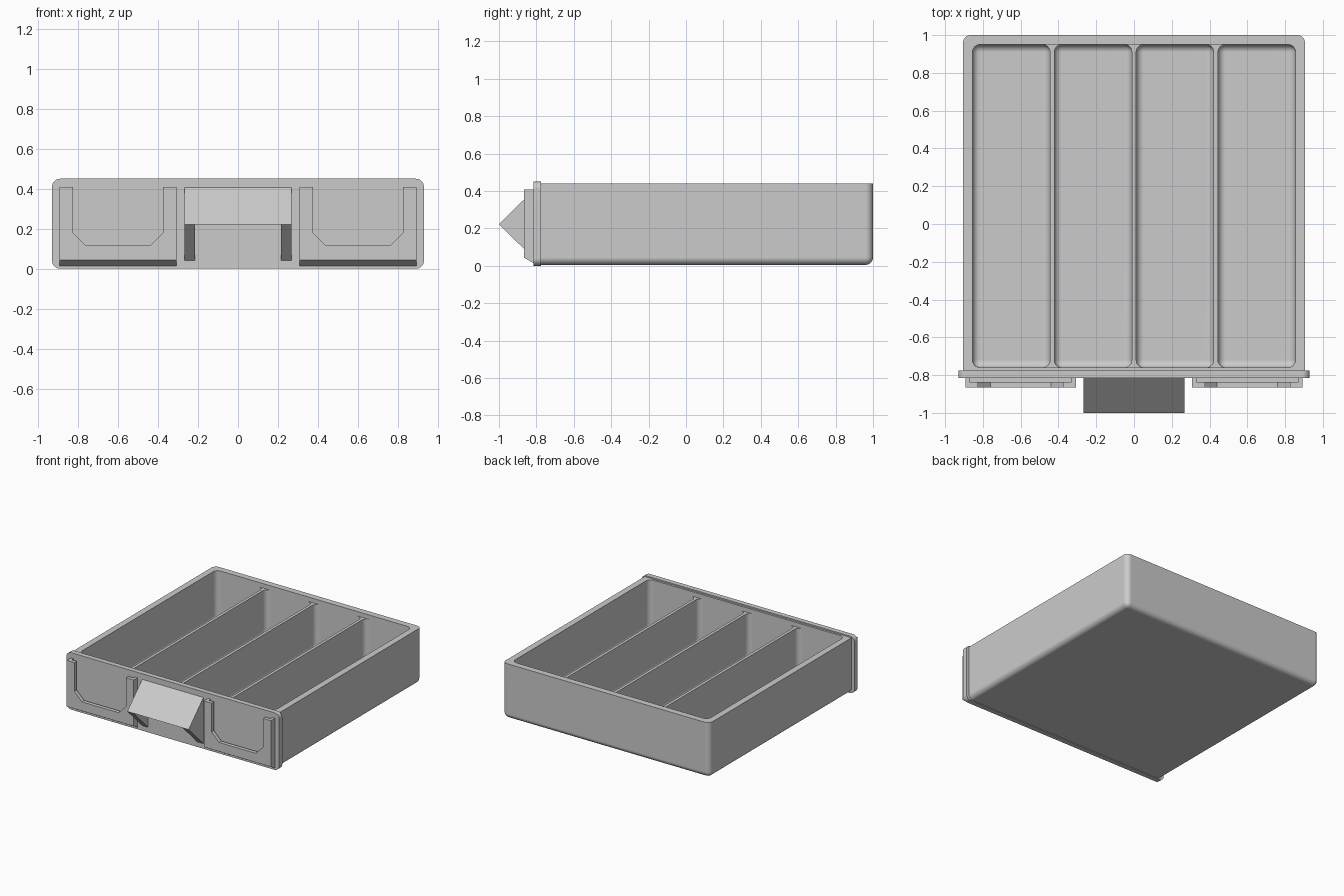
import bpy
import bmesh
from math import radians
from mathutils import Vector

default = bpy.data.objects.get("Cube")
if default:
    bpy.data.objects.remove(default, do_unlink=True)

gray = bpy.data.materials.new("light_gray_plastic")
gray.use_nodes = True
GRAY = (0.6, 0.6, 0.6, 1.0)
gray.diffuse_color = GRAY
gray.node_tree.nodes["Principled BSDF"].inputs["Base Color"].default_value = GRAY


def finish(bm, name):
    """Turn a bmesh into a linked object."""
    bmesh.ops.recalc_face_normals(bm, faces=bm.faces[:])
    mesh = bpy.data.meshes.new(name)
    bm.to_mesh(mesh)
    bm.free()
    mesh.materials.append(gray)
    obj = bpy.data.objects.new(name, mesh)
    bpy.context.collection.objects.link(obj)
    return obj


def box(name, lo, hi, radius=0.0, pick=None):
    """Box between two corners; edges chosen by pick(midpoint, direction) are rounded."""
    lo, hi = Vector(lo), Vector(hi)
    bm = bmesh.new()
    bmesh.ops.create_cube(bm, size=1)
    edges = []
    for e in bm.edges:
        a, b = (v.co for v in e.verts)
        if pick and pick((a + b) / 2, (b - a)):
            edges.append(e)
    for v in bm.verts:
        v.co = Vector([(lo[i] + hi[i]) / 2 + v.co[i] * (hi[i] - lo[i]) for i in range(3)])
    if edges:
        bmesh.ops.bevel(bm, geom=edges, offset=radius, segments=6,
                        profile=0.5, affect='EDGES')
    return finish(bm, name)


def prism(name, profile, axis, lo, hi):
    """Extrude a profile: (y, z) points along x, or (x, z) points along y."""
    bm = bmesh.new()
    make = (lambda p, q, d: (d, p, q)) if axis == 'x' else (lambda p, q, d: (p, d, q))
    face = bm.faces.new([bm.verts.new(make(p, q, lo)) for p, q in profile])
    grown = bmesh.ops.extrude_face_region(bm, geom=[face])
    moved = [g for g in grown["geom"] if isinstance(g, bmesh.types.BMVert)]
    bmesh.ops.translate(bm, verts=moved, vec=make(0, 0, hi - lo))
    return finish(bm, name)


def activate(obj):
    bpy.ops.object.select_all(action='DESELECT')
    obj.select_set(True)
    bpy.context.view_layer.objects.active = obj


def cut(obj, cutter):
    """Subtract the cutter, then discard it."""
    activate(obj)
    mod = obj.modifiers.new("cut", 'BOOLEAN')
    mod.operation = 'DIFFERENCE'
    mod.solver = 'EXACT'
    mod.object = cutter
    bpy.ops.object.modifier_apply(modifier=mod.name)
    bpy.data.objects.remove(cutter, do_unlink=True)


def smooth(obj):
    activate(obj)
    bpy.ops.object.shade_smooth_by_angle(angle=radians(30))
    mod = obj.modifiers.new("flat_face_normals", 'WEIGHTED_NORMAL')
    mod.keep_sharp = True


# Tray body, rounded underneath and at the back corners
tray = box("tray_body", (-0.905, -0.79, 0.005), (0.905, 1.0, 0.44), 0.04,
           lambda m, d: m.y > -0.4 and m.z < 0.4)

# Shared recess above the dividers, then four rounded compartments
HALF, FRONT, BACK, GAP = 0.855, -0.76, 0.95, 0.023
DIVIDER_TOP = 0.405
width = (2 * HALF - 3 * GAP) / 4
cut(tray, box("recess_cutter", (-HALF, FRONT, DIVIDER_TOP), (HALF, BACK, 0.6), 0.04,
              lambda m, d: abs(d.z) > 0.5))
for i in range(4):
    x = -HALF + i * (width + GAP)
    cut(tray, box("compartment_cutter", (x, FRONT, 0.05), (x + width, BACK, 0.55), 0.04,
                  lambda m, d: m.z < 0.4))
smooth(tray)

# Front panel with rounded corners
panel = box("front_panel", (-0.93, -0.815, 0), (0.93, -0.775, 0.45), 0.04,
            lambda m, d: abs(d.y) > 0.5)
smooth(panel)

# Wedge handle, hollowed from below to leave a finger grip and two side arms
handle = prism("handle", [(-0.815, 0.405), (-1.0, 0.222), (-0.815, 0.04)], 'x', -0.268, 0.268)
cut(handle, prism("grip_cutter", [(-0.8, 0.345), (-0.92, 0.222), (-1.1, 0.222),
                                  (-1.1, 0), (-0.8, 0)], 'x', -0.215, 0.215))

# Label holders: a slotted block with a chamfered window open at the top
for side, cx in (("left", 0.6), ("right", -0.6)):
    holder = prism(side + "_label_holder",
                   [(-0.815, 0.408), (-0.865, 0.408), (-0.865, 0.043), (-0.815, 0.014)],
                   'x', cx - 0.293, cx + 0.293)
    cut(holder, box("slot_cutter", (cx - 0.27, -0.836, 0.06), (cx + 0.27, -0.8, 0.6)))
    window = [(-0.225, 0.6), (-0.225, 0.18), (-0.16, 0.115),
              (0.16, 0.115), (0.225, 0.18), (0.225, 0.6)]
    cut(holder, prism("window_cutter", [(cx + x, z) for x, z in window], 'y', -0.9, -0.825))
